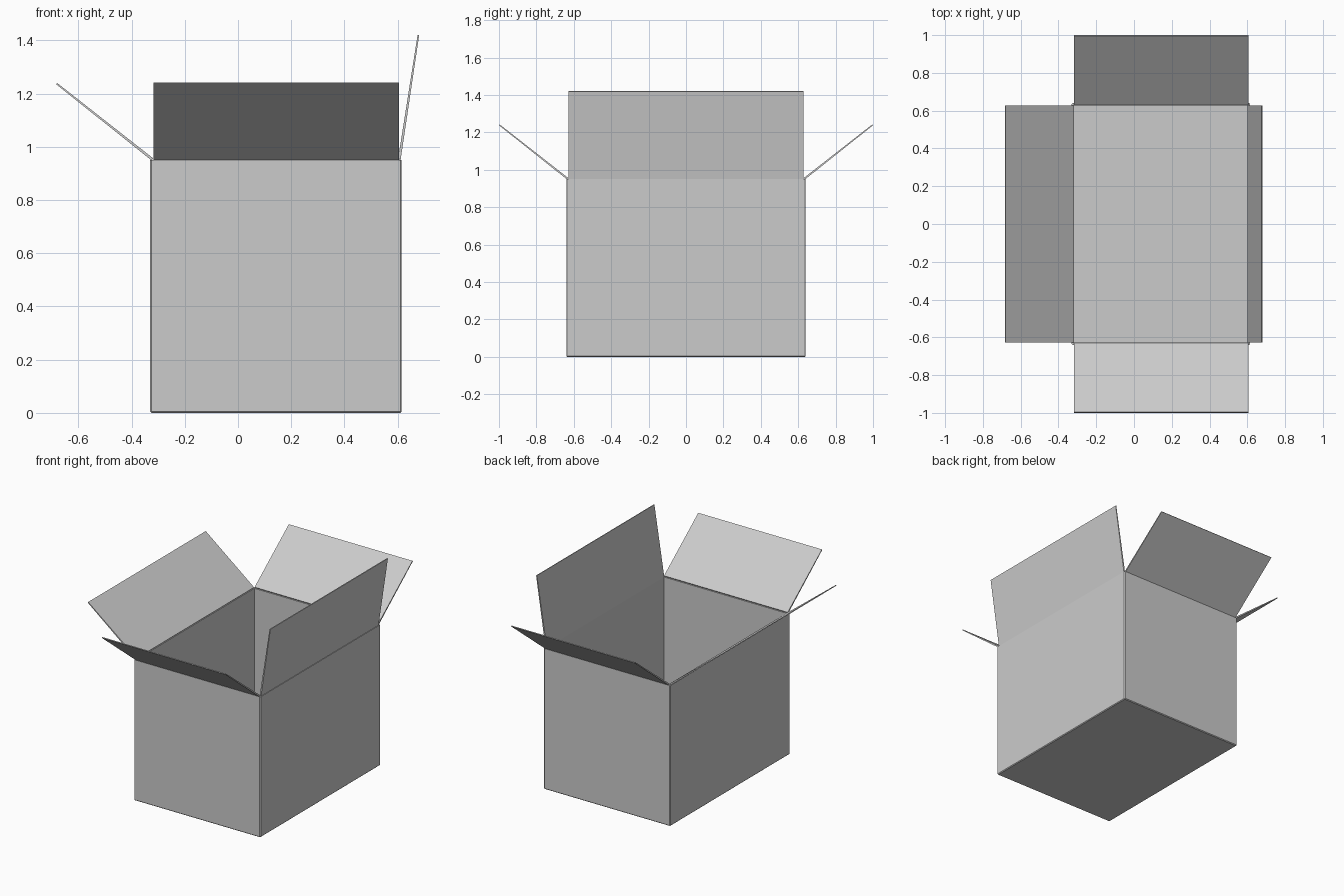
import bpy, bmesh
from mathutils import Vector

if "Cube" in bpy.data.objects:
    bpy.data.objects.remove(bpy.data.objects["Cube"])

X0, X1, Y0, Y1, H, T = -0.33, 0.615, -0.64, 0.64, 0.95, 0.012


def finish(bm, name):
    bmesh.ops.recalc_face_normals(bm, faces=bm.faces)
    mesh = bpy.data.meshes.new(name)
    bm.to_mesh(mesh)
    bm.free()
    obj = bpy.data.objects.new(name, mesh)
    bpy.context.collection.objects.link(obj)
    return obj


# Open carton body with thin cardboard walls
bm = bmesh.new()
bmesh.ops.create_cube(bm, size=1)
for v in bm.verts:
    v.co = Vector((X1 if v.co.x > 0 else X0, Y1 if v.co.y > 0 else Y0, H if v.co.z > 0 else 0))
top = [f for f in bm.faces if f.normal.z > 0.9]
bmesh.ops.delete(bm, geom=top, context='FACES_ONLY')
# Slightly softened folds at the corners and base
folds = [e for e in bm.edges if not e.is_boundary]
bmesh.ops.bevel(bm, geom=folds, offset=0.005, segments=1, affect='EDGES', profile=0.5)
body = finish(bm, "carton_body")
wall = body.modifiers.new("cardboard", 'SOLIDIFY')
wall.thickness = T
wall.offset = -1
wall.use_even_offset = True


# Flap: thin tapered sheet from hinge line to tip line, swept along the hinge
def flap(name, hinge, tip, start, end, axis):
    h, t = Vector(hinge), Vector(tip)
    d = (t - h).normalized()
    n = Vector((-d.y, d.x))
    profile = [h - n * 0.005, t - n * 0.003, t + n * 0.003, h + n * 0.005]
    bm = bmesh.new()
    verts = [bm.verts.new((p.x, start, p.y) if axis == 'Y' else (start, p.x, p.y)) for p in profile]
    face = bm.faces.new(verts)
    new = bmesh.ops.extrude_face_region(bm, geom=[face])["geom"]
    sweep = Vector((0, end - start, 0)) if axis == 'Y' else Vector((end - start, 0, 0))
    bmesh.ops.translate(bm, vec=sweep, verts=[g for g in new if isinstance(g, bmesh.types.BMVert)])
    finish(bm, name)


# Side flaps
flap("left_flap", (-0.322, 0.953), (-0.682, 1.238), -0.627, 0.627, 'Y')
flap("right_flap", (0.606, 0.95), (0.678, 1.42), -0.627, 0.627, 'Y')
# Front and back flaps
for name, s in (("front_flap", -1), ("back_flap", 1)):
    flap(name, (s * 0.634, 0.953), (s * 0.998, 1.24), -0.318, 0.606, 'X')
